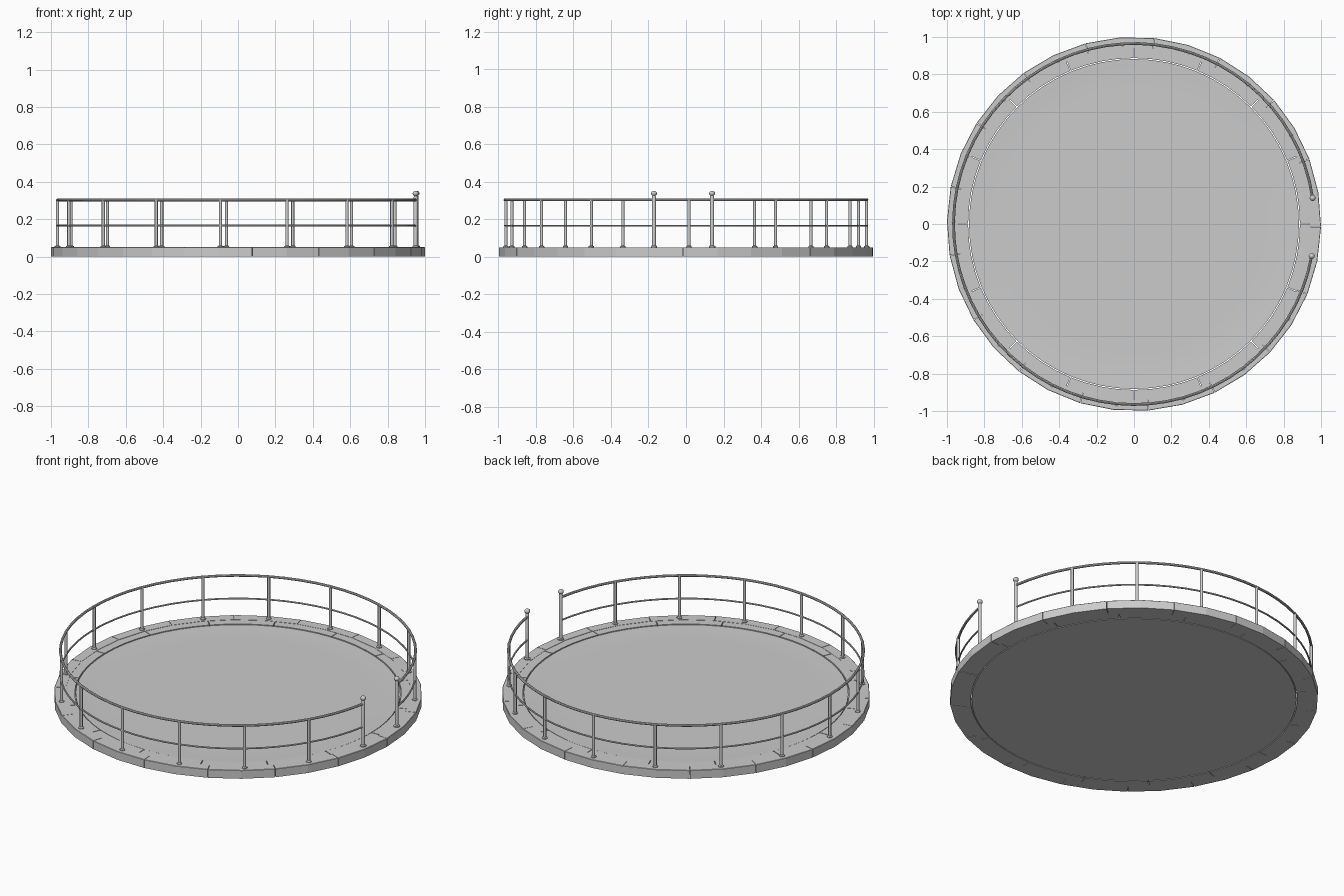
import bpy, bmesh
from math import sin, cos, radians, pi

if "Cube" in bpy.data.objects:
    bpy.data.objects.remove(bpy.data.objects["Cube"])

STONES, STEP = 17, 360 / 17
POST_R = 0.965
A_FIRST, A_STEP, POSTS = 8.3, 341.5 / 16, 17


def polar(r, deg, z):
    return (r * cos(radians(deg)), r * sin(radians(deg)), z)


def finish(bm, name, smooth=False):
    bmesh.ops.recalc_face_normals(bm, faces=bm.faces)
    me = bpy.data.meshes.new(name)
    bm.to_mesh(me)
    bm.free()
    for p in me.polygons:
        p.use_smooth = smooth
    ob = bpy.data.objects.new(name, me)
    bpy.context.collection.objects.link(ob)
    if smooth:
        bpy.ops.object.select_all(action='DESELECT')
        ob.select_set(True)
        bpy.context.view_layer.objects.active = ob
        bpy.ops.object.shade_smooth_by_angle(angle=radians(40))
    return ob


def skin(bm, sections):
    # bridge a list of equal closed cross-sections and cap both ends
    loops = [[bm.verts.new(p) for p in s] for s in sections]
    n = len(loops[0])
    for a, b in zip(loops, loops[1:]):
        for i in range(n):
            j = (i + 1) % n
            bm.faces.new((a[i], a[j], b[j], b[i]))
    bm.faces.new(loops[0])
    bm.faces.new(loops[-1])


def stone_ring(name, count, start, r0, r1, z0, z1, segs, gap, bev):
    bm = bmesh.new()
    step = 360 / count
    for k in range(count):
        a0 = start + k * step + gap / 2
        sections = []
        for i in range(segs + 1):
            a = a0 + (step - gap) * i / segs
            sections.append([polar(r0, a, z0), polar(r1, a, z0), polar(r1, a, z1 - bev),
                             polar(r1 - bev, a, z1), polar(r0, a, z1)])
        skin(bm, sections)
    return finish(bm, name)


def turned(bm, x, y, profile, sides):
    # lathed upright from (radius, z) pairs
    skin(bm, [[(x + r * cos(2 * pi * i / sides), y + r * sin(2 * pi * i / sides), z)
               for i in range(sides)] for r, z in profile])


# stone kerb and the paving ring inside it
stone_ring("kerb_stones", STONES, -0.9, 0.94, 1.0, 0, 0.05, 2, 0.15, 0.002)
stone_ring("paving_stones", 16, 0, 0.887, 0.945, 0, 0.0485, 4, 0.25, 0.001)

# floor disc with a slightly dished top
bm = bmesh.new()
turned(bm, 0, 0, [(0.882, 0), (0.882, 0.046), (0.85, 0.045), (0.80, 0.042), (0.70, 0.042)], 64)
finish(bm, "floor_disc", True)

# railing posts with foot collars
bm = bmesh.new()
for k in range(1, POSTS - 1):
    x, y, _ = polar(POST_R, A_FIRST + A_STEP * k, 0)
    turned(bm, x, y, [(0.015, 0.045), (0.015, 0.055), (0.0085, 0.059), (0.0085, 0.305)], 10)
finish(bm, "railing_posts", True)

# taller end posts with ball finials
bm = bmesh.new()
for k in (0, POSTS - 1):
    x, y, _ = polar(POST_R, A_FIRST + A_STEP * k, 0)
    ball = [(0.016 * sin(t * pi / 8), 0.337 - 0.014 * cos(t * pi / 8)) for t in range(3, 8)]
    turned(bm, x, y, [(0.017, 0.045), (0.017, 0.056), (0.0105, 0.06), (0.0105, 0.318),
                      (0.008, 0.325)] + ball + [(0.002, 0.351)], 12)
finish(bm, "gate_posts", True)

# curved top and middle rails, open at the entrance
for name, z, rad in (("top_rail", 0.303, 0.0075), ("middle_rail", 0.165, 0.005)):
    bm = bmesh.new()
    n = 16 * 4
    skin(bm, [[polar(POST_R + rad * cos(t * pi / 4), A_FIRST + 341.5 * i / n,
                     z + rad * sin(t * pi / 4)) for t in range(8)] for i in range(n + 1)])
    finish(bm, name, True)
